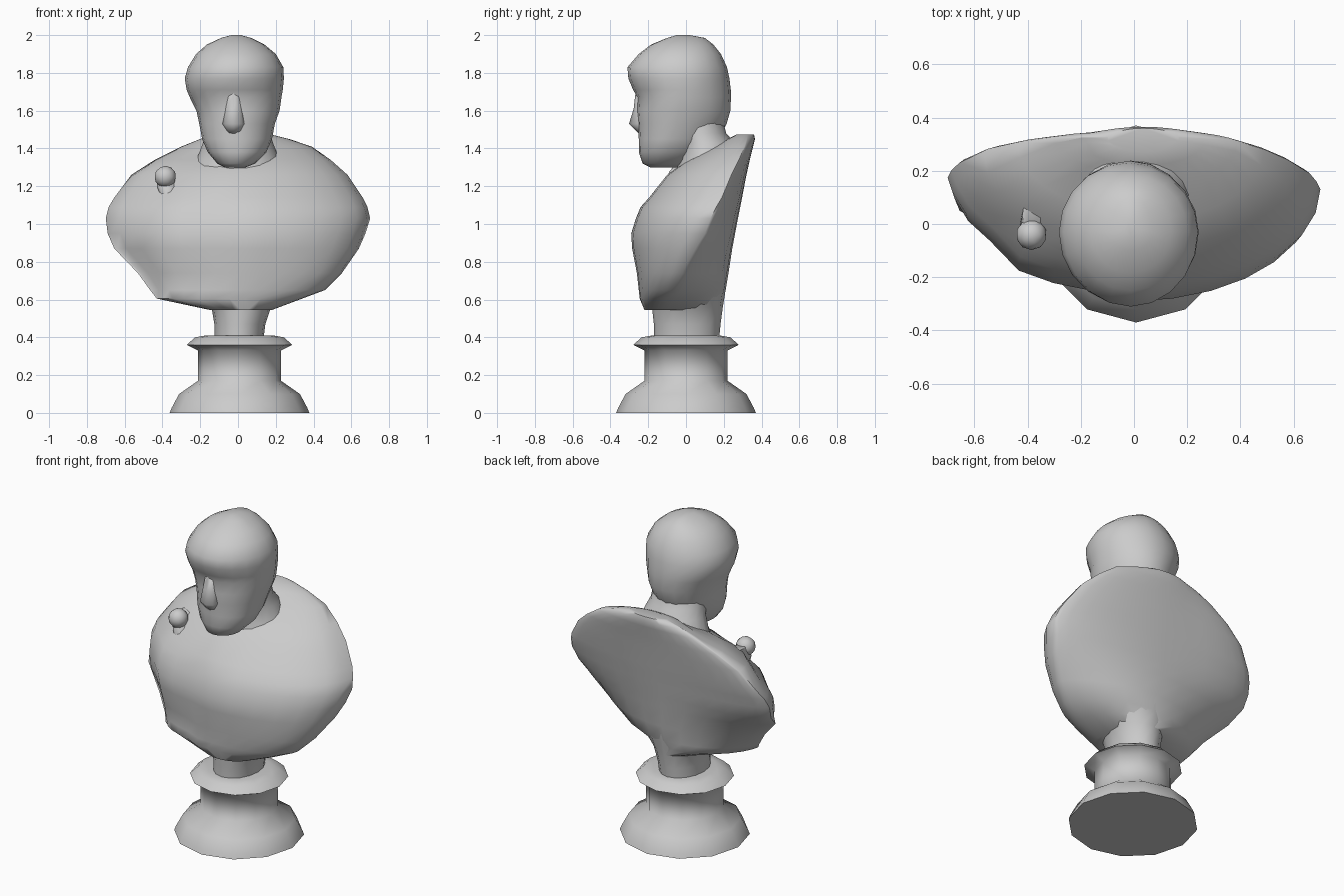
import bpy, bmesh
from math import cos, sin, pi, radians

default_cube = bpy.data.objects.get("Cube")
if default_cube:
    bpy.data.objects.remove(default_cube, do_unlink=True)

stone = bpy.data.materials.new("grey_stone")
stone.use_nodes = True
stone.diffuse_color = (0.6, 0.6, 0.6, 1)
stone.node_tree.nodes["Principled BSDF"].inputs["Base Color"].default_value = stone.diffuse_color


def finish(name, bm, angle=60):
    """Turn a bmesh into a smooth shaded stone object."""
    bmesh.ops.recalc_face_normals(bm, faces=bm.faces)
    mesh = bpy.data.meshes.new(name)
    bm.to_mesh(mesh)
    bm.free()
    mesh.materials.append(stone)
    part = bpy.data.objects.new(name, mesh)
    bpy.context.collection.objects.link(part)
    bpy.ops.object.select_all(action='DESELECT')
    part.select_set(True)
    bpy.context.view_layer.objects.active = part
    bpy.ops.object.shade_smooth_by_angle(angle=radians(angle))
    return part


def loft(name, rows, sides=24, back_power=1.0, adjust=None, angle=60):
    """Skin rings given as (z, left x, right x, front y, widest y, back y)."""
    bm = bmesh.new()
    rings = []
    for z, x_min, x_max, front, middle, back in rows:
        ring = []
        for step in range(sides):
            turn = 2 * pi * step / sides
            x = (x_min + x_max) / 2 + (x_max - x_min) / 2 * cos(turn)
            bulge = sin(turn)
            if bulge > 0:
                y = middle + (back - middle) * bulge ** back_power
            else:
                y = middle + (middle - front) * bulge
            if adjust:
                y = adjust(x, y, z, middle)
            ring.append(bm.verts.new((x, y, z)))
        rings.append(ring)
    for lower, upper in zip(rings, rings[1:]):
        for i in range(sides):
            j = (i + 1) % sides
            bm.faces.new((lower[i], lower[j], upper[j], upper[i]))
    bm.faces.new(rings[0])
    bm.faces.new(rings[-1])
    return finish(name, bm, angle)


def turned(name, profile, sides, angle):
    """Skin round rings given as (z, radius)."""
    rows = [(z, -r, r, -r, 0, r) for z, r in profile]
    return loft(name, rows, sides, angle=angle)


# Pedestal and the stem that flares into the torso
pedestal = turned("pedestal", [(0, .37), (.025, .36), (.1, .32), (.17, .22), (.33, .22),
                               (.36, .28), (.4, .235), (.41, .18)], 12, angle=110)
pedestal.location.x = .008
loft("stem", [(.39, -.125, .135, -.17, 0, .175),
              (.47, -.125, .145, -.17, 0, .183),
              (.56, -.14, .175, -.18, 0, .195),
              (.64, -.2, .24, -.18, .02, .208),
              (.74, -.25, .3, -.1, .05, .222)], 16)


# Draped torso: the right arm is fuller behind and sits back from the cloth edge
def right_arm(x, y, z, middle):
    if y > middle - .001:
        if z > .9:
            y += .08 * max(0, -x - .15)
    elif x < -.47 and z < 1.2:
        y = min(y + .08, middle)
    elif x < -.15:
        y += .03
    return y


torso_rows = [
    (.545, -.15, .18, -.22, -.1, .19),
    (.605, -.43, .34, -.245, -.1, .2),
    (.65, -.465, .46, -.25, -.06, .21),
    (.74, -.53, .55, -.26, -.02, .225),
    (.87, -.655, .64, -.285, .05, .245),
    (.95, -.69, .675, -.29, .1, .26),
    (1.03, -.7, .7, -.265, .13, .275),
    (1.09, -.685, .685, -.24, .16, .287),
    (1.14, -.655, .66, -.195, .19, .297),
    (1.26, -.565, .58, -.1, .24, .32),
    (1.34, -.44, .49, .01, .28, .338),
    (1.41, -.3, .39, .15, .31, .355),
    (1.45, -.2, .27, .22, .32, .365),
    (1.475, -.1, .17, .27, .325, .36),
]
loft("draped_torso", torso_rows, 28, back_power=1.4, adjust=right_arm)

# Neck flaring into the shoulders
loft("neck", [(1.22, -.27, .27, -.08, .12, .3),
              (1.34, -.22, .22, -.035, .12, .29),
              (1.43, -.185, .185, -.035, .1, .26),
              (1.48, -.17, .17, -.05, .07, .215),
              (1.56, -.16, .16, -.06, .05, .195)], 18)

# Head from the chin up to the crown
head_rows = [
    (1.3, -.07, .04, -.19, -.12, -.01),
    (1.32, -.11, .09, -.23, -.12, .03),
    (1.38, -.16, .15, -.25, -.1, .11),
    (1.45, -.19, .18, -.25, -.08, .17),
    (1.53, -.205, .195, -.255, -.05, .215),
    (1.6, -.22, .22, -.26, -.04, .235),
    (1.67, -.255, .23, -.257, -.03, .238),
    (1.71, -.272, .237, -.28, -.03, .237),
    (1.77, -.282, .243, -.305, -.03, .23),
    (1.83, -.265, .24, -.31, -.03, .217),
    (1.9, -.222, .2, -.25, -.03, .185),
    (1.95, -.165, .14, -.185, -.03, .145),
    (1.985, -.09, .07, -.1, -.03, .1),
    (2, -.035, .015, -.05, -.02, .02),
]
loft("head", head_rows, 20)

# Nose wedge blending into the face
loft("nose", [(1.48, -.06, .02, -.252, -.22, -.2),
              (1.53, -.085, .04, -.302, -.23, -.2),
              (1.61, -.075, .03, -.277, -.23, -.2),
              (1.69, -.055, .01, -.268, -.23, -.2)], 8, angle=80)

# Round clasp on the right shoulder, with the gathered cloth under it
bm = bmesh.new()
bmesh.ops.create_icosphere(bm, subdivisions=2, radius=.058)
clasp = finish("shoulder_clasp", bm)
clasp.location = (-.385, -.04, 1.25)
loft("gathered_cloth", [(1.13, -.4, -.33, -.08, -.05, .05),
                        (1.2, -.43, -.32, -.07, -.02, .1),
                        (1.27, -.42, -.35, -.01, .03, .1)], 10)
